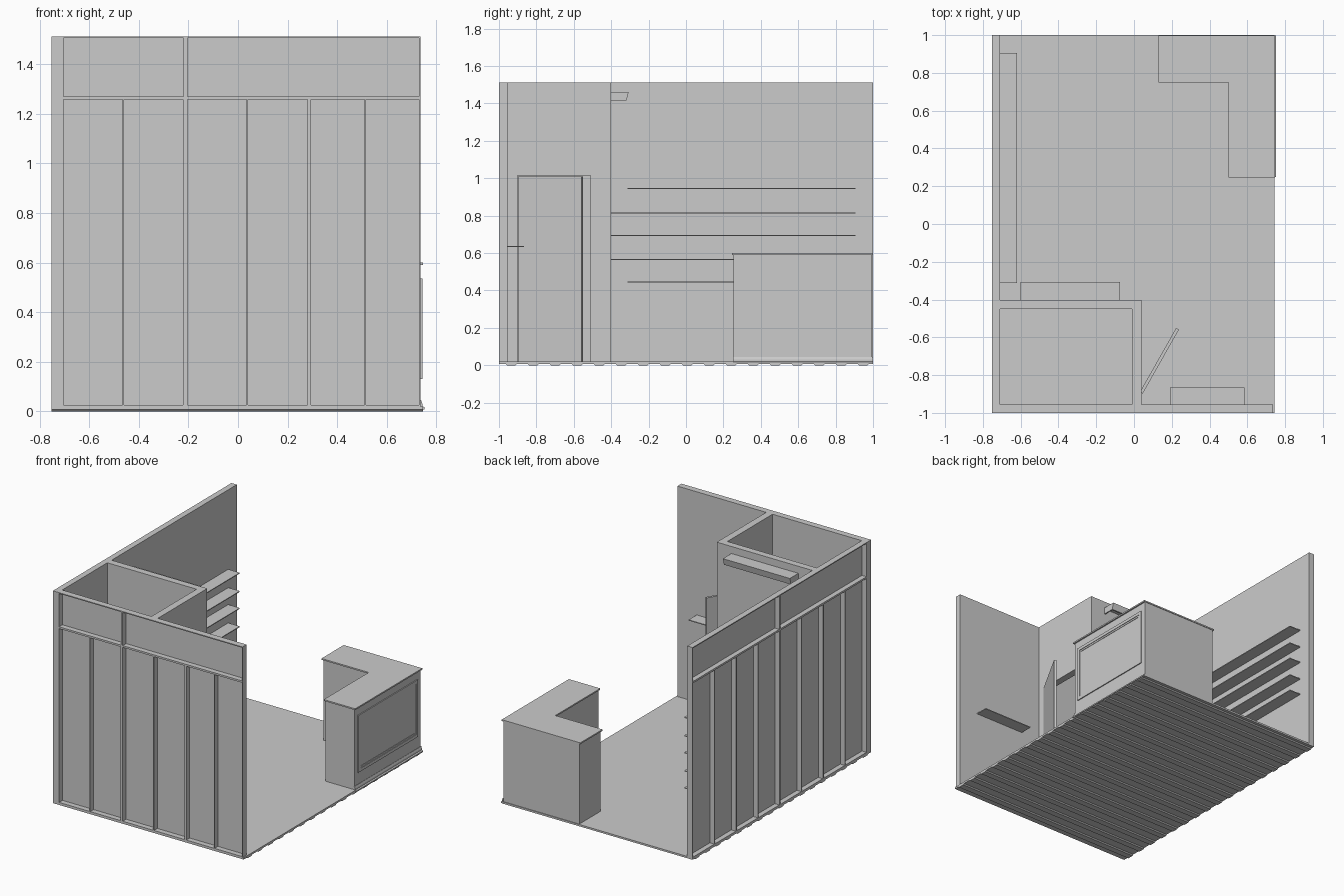
import bpy, bmesh, math
from mathutils import Matrix

if "Cube" in bpy.data.objects:
    bpy.data.objects.remove(bpy.data.objects["Cube"])

H = 1.512      # wall top
B = 0.008      # wall bottom


def finish(name, bm):
    bmesh.ops.recalc_face_normals(bm, faces=bm.faces)
    me = bpy.data.meshes.new(name)
    bm.to_mesh(me)
    bm.free()
    ob = bpy.data.objects.new(name, me)
    bpy.context.collection.objects.link(ob)
    return ob


def boxes(name, items):
    """Each item is (x0, x1, y0, y1, z0, z1)."""
    bm = bmesh.new()
    for x0, x1, y0, y1, z0, z1 in items:
        m = Matrix.Translation(((x0 + x1) / 2, (y0 + y1) / 2, (z0 + z1) / 2))
        m = m @ Matrix.Diagonal((x1 - x0, y1 - y0, z1 - z0, 1))
        bmesh.ops.create_cube(bm, size=1, matrix=m)
    return finish(name, bm)


def prism(name, pts, axis, lo, hi):
    """Extrude a 2D profile along the given axis."""
    place = {'x': lambda p, t: (t, p[0], p[1]),
             'y': lambda p, t: (p[0], t, p[1]),
             'z': lambda p, t: (p[0], p[1], t)}[axis]
    bm = bmesh.new()
    a = [bm.verts.new(place(p, lo)) for p in pts]
    b = [bm.verts.new(place(p, hi)) for p in pts]
    bm.faces.new(a)
    bm.faces.new(b)
    n = len(pts)
    for i in range(n):
        bm.faces.new((a[i], a[(i + 1) % n], b[(i + 1) % n], b[i]))
    return finish(name, bm)


def stud_wall(name, start, end, studs, mid, outer, inner, swap):
    """Skin on the inside, studs and rails on the outside."""
    skin = inner - 0.007
    skin = outer + (inner - outer) * 0.84
    low = [(start, end, skin, inner, B, H)]                       # skin
    for z0, z1 in ((B, 0.025), (1.257, 1.27), (1.505, H)):        # rails
        low.append((start, end, outer, skin, z0, z1))
    for u0, u1 in studs:                                          # short studs
        low.append((u0, u1, outer, skin, 0.025, 1.257))
    for u0, u1 in [studs[0], mid, studs[-1]]:                     # upper studs
        low.append((u0, u1, outer, skin, 1.27, 1.505))
    if swap:
        low = [(c, d, a, b, e, f) for a, b, c, d, e, f in low]
    return boxes(name, low)


# Ribbed floor: beads run along x
n, profile = 17, []
step = 2 / n
for i in range(n):
    y = -1 + i * step
    profile += [(y, 0.007), (y + 0.036, 0.007), (y + 0.044, 0),
                (y + 0.088, 0), (y + 0.096, 0.007)]
profile += [(1, 0.007), (1, 0.02), (-1, 0.02)]
prism("ribbed_floor", profile, 'x', -0.752, 0.745)

# Outer walls
front_studs = [(-0.752, -0.703), (-0.465, -0.459), (-0.221, -0.204),
               (0.035, 0.041), (0.28, 0.295), (0.51, 0.516), (0.73, 0.736)]
stud_wall("front_wall", -0.752, 0.736, front_studs, (-0.219, -0.204), -1, -0.955, False)
left_studs = [(-0.96, -0.948)]
for i in range(1, 8):
    c, w = -0.952 + i * 0.2435, 0.007 if i % 2 == 0 else 0.003
    left_studs.append((c - w, c + w))
left_studs.append((0.993, 1.0))
stud_wall("left_wall", -0.96, 1.0, left_studs, left_studs[4], -0.752, -0.71, True)

# Storage room with a doorway
boxes("storage_back_wall", [(-0.71, 0.04, -0.45, -0.402, 0.02, H)])
boxes("storage_side_wall", [(-0.01, 0.04, -0.955, -0.90, 0.02, H),
                            (-0.01, 0.04, -0.51, -0.45, 0.02, H),
                            (-0.01, 0.04, -0.90, -0.51, 1.015, H)])

# Open door leaf, hinged at the doorway
door = boxes("door_leaf", [(0, 0.39, 0, 0.017, 0.02, 1.01)])
door.location = (0.046, -0.898, 0)
door.rotation_euler = (0, 0, math.radians(60.5))

# Shelves
for i, z in enumerate((0.445, 0.565, 0.695, 0.815, 0.945)):
    boxes(f"left_shelf_{i + 1}", [(-0.71, -0.62, -0.312, 0.905, z - 0.003, z + 0.003)])
for i, z in enumerate((0.565, 0.695, 0.815)):
    boxes(f"storage_shelf_{i + 1}", [(-0.6, -0.075, -0.402, -0.312, z - 0.003, z + 0.003)])
boxes("front_wall_shelf", [(0.19, 0.585, -0.955, -0.865, 0.633, 0.639)])

# Light hood on the storage wall, open underneath
hood = [(-0.402, 1.455), (-0.323, 1.455), (-0.328, 1.415), (-0.318, 1.415),
        (-0.307, 1.462), (-0.402, 1.462)]
prism("light_hood", hood, 'x', -0.6, -0.075)
end = [(-0.402, 1.415), (-0.323, 1.415), (-0.312, 1.457), (-0.402, 1.457)]
for side, x in (("left", -0.6), ("right", -0.083)):
    prism(f"light_hood_end_{side}", end, 'x', x, x + 0.008)


# L-shaped counter
def ell(x0, xi, x1, y0, yi, y1):
    return [(x0, y1), (x0, yi), (xi, yi), (xi, y0), (x1, y0), (x1, y1)]


prism("counter_body", ell(0.14, 0.508, 0.736, 0.255, 0.758, 0.995), 'z', 0.02, 0.59)
prism("counter_top", ell(0.13, 0.5, 0.746, 0.247, 0.75, 0.999), 'z', 0.59, 0.6)

# Moulding along the counter's outer face
base = [(0.734, 0.008), (0.752, 0.008), (0.752, 0.017), (0.743, 0.021),
        (0.743, 0.032), (0.738, 0.045), (0.734, 0.045)]
prism("counter_base_moulding", base, 'y', 0.25, 0.999)


def ring(name, x1, y0, y1, z0, z1, w):
    boxes(name, [(0.734, x1, y0, y1, z0, z0 + w), (0.734, x1, y0, y1, z1 - w, z1),
                 (0.734, x1, y0, y0 + w, z0 + w, z1 - w),
                 (0.734, x1, y1 - w, y1, z0 + w, z1 - w)])


ring("counter_panel_frame", 0.743, 0.287, 0.958, 0.13, 0.535, 0.022)
ring("counter_panel_inner_frame", 0.739, 0.309, 0.936, 0.152, 0.513, 0.012)
